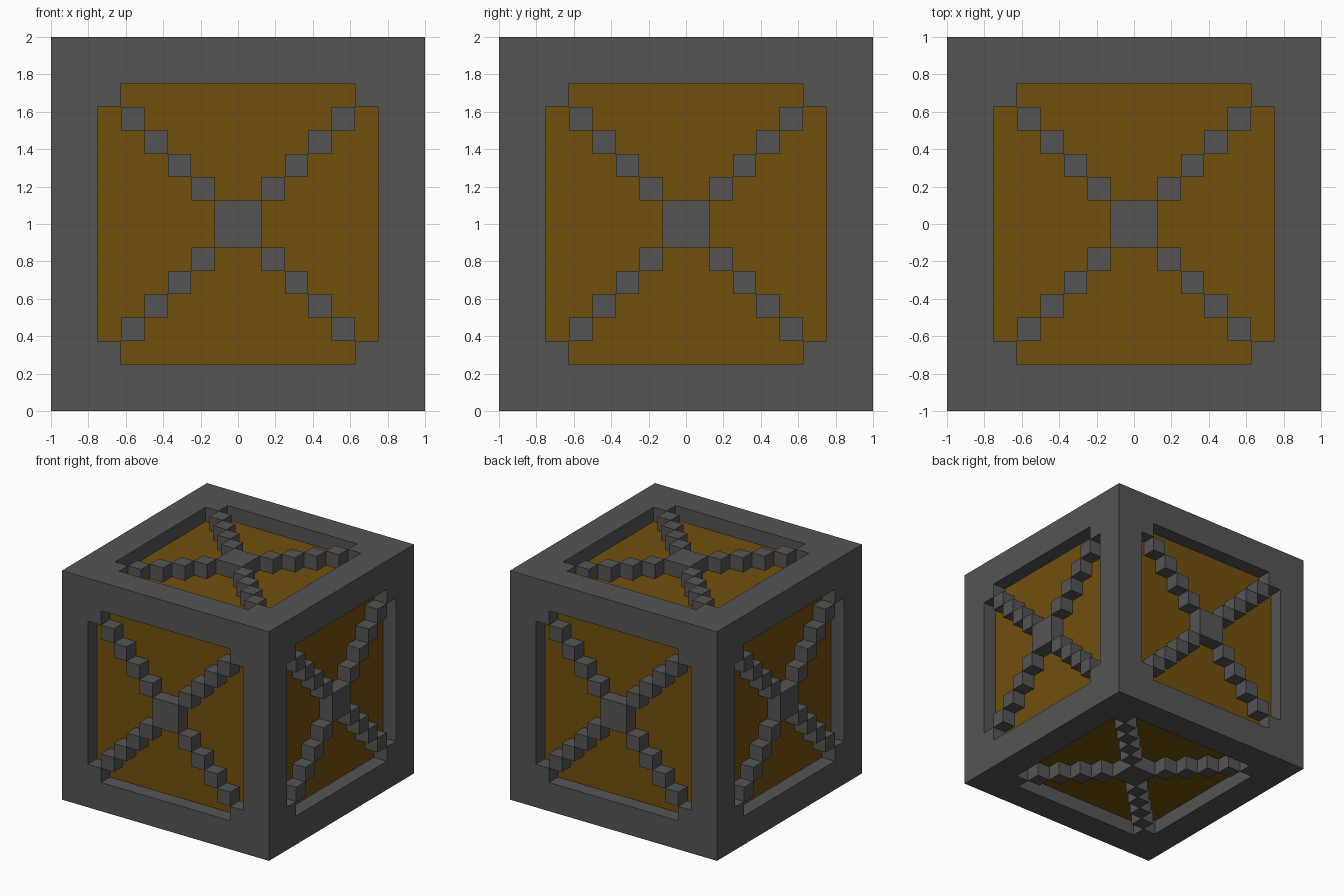
import bpy, bmesh
from math import radians
from mathutils import Matrix, Vector

if "Cube" in bpy.data.objects:
    bpy.data.objects.remove(bpy.data.objects["Cube"], do_unlink=True)

CELL = 0.125            # one step of the block grid, also the panel depth
FLOOR = 1 - CELL        # recessed panel distance from the centre
CENTRE = Matrix.Translation((0, 0, 1))


def material(name, rgb):
    m = bpy.data.materials.new(name)
    m.use_nodes = True
    m.diffuse_color = (*rgb, 1)
    bsdf = next(n for n in m.node_tree.nodes if n.type == 'BSDF_PRINCIPLED')
    bsdf.inputs["Base Color"].default_value = (*rgb, 1)
    return m


def add_object(name, bm, mat):
    mesh = bpy.data.meshes.new(name)
    bm.to_mesh(mesh)
    bm.free()
    mesh.materials.append(mat)
    obj = bpy.data.objects.new(name, mesh)
    bpy.context.collection.objects.link(obj)
    return obj


def add_box(bm, x, y, z, sx, sy, sz):
    bmesh.ops.create_cube(bm, size=1, matrix=Matrix.Translation((x, y, z))
                          @ Matrix.Diagonal((sx, sy, sz, 1)))


grey = material("dark grey metal", (0.09, 0.09, 0.09))
brown = material("amber brown", (0.165, 0.079, 0.004))

# Rotations taking the top side to each of the six sides
SIDES = {
    "top": Matrix.Identity(4),
    "front": Matrix.Rotation(radians(90), 4, 'X'),
    "bottom": Matrix.Rotation(radians(180), 4, 'X'),
    "back": Matrix.Rotation(radians(-90), 4, 'X'),
    "left": Matrix.Rotation(radians(90), 4, 'Y'),
    "right": Matrix.Rotation(radians(-90), 4, 'Y'),
}

# Inner core whose faces show as the recessed panels
bm = bmesh.new()
add_box(bm, 0, 0, 0, 2 * FLOOR, 2 * FLOOR, 2 * FLOOR)
add_object("panel_core", bm, brown).matrix_world = CENTRE

# Outer frame: a notched rim and recess walls, one quarter at a time
bm = bmesh.new()
NOTCH = [(-0.625, -0.625), (-0.625, -0.75), (0.625, -0.75), (0.625, -0.625)]
for side in SIDES.values():
    for quarter in range(4):
        turn = side @ Matrix.Rotation(radians(90 * quarter), 4, 'Z')

        def face(points):
            bm.faces.new([bm.verts.new(turn @ Vector(p)) for p in points])

        face([(-1, -1, 1), (1, -1, 1)] + [(x, y, 1) for x, y in reversed(NOTCH)])
        for a, b in zip(NOTCH, NOTCH[1:]):
            face([(*a, 1), (*b, 1), (*b, FLOOR), (*a, FLOOR)])
bmesh.ops.remove_doubles(bm, verts=bm.verts, dist=0.0001)
add_object("outer_frame", bm, grey).matrix_world = CENTRE

# Stepped cross brace on every side: a hub and four diagonal runs of cubes
for name, side in SIDES.items():
    bm = bmesh.new()
    z = 1 - CELL / 2
    add_box(bm, 0, 0, z, 2 * CELL, 2 * CELL, CELL)
    for step in range(1, 5):
        d = CELL * (step + 0.5)
        for sx in (-1, 1):
            for sy in (-1, 1):
                add_box(bm, sx * d, sy * d, z, CELL, CELL, CELL)
    add_object(name + "_cross_brace", bm, grey).matrix_world = CENTRE @ side
